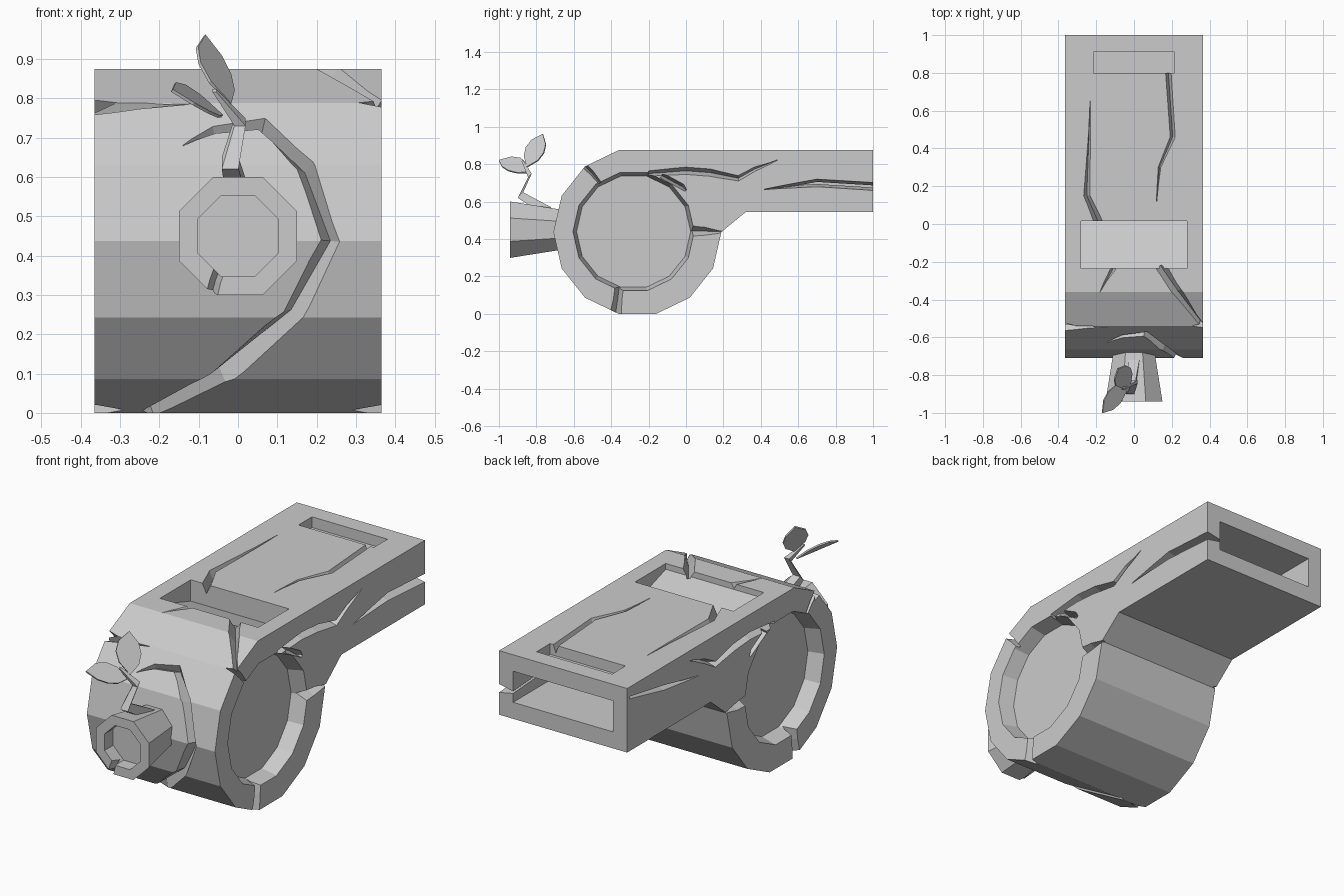
import bpy, bmesh, math
from mathutils import Vector as V

if "Cube" in bpy.data.objects:
    bpy.data.objects.remove(bpy.data.objects["Cube"])

CY, CZ, R, HX = -0.26, 0.4375, 0.449, 0.365


def loft(name, rings):
    """Closed solid through a list of equal-size point rings."""
    bm = bmesh.new()
    rs = [[bm.verts.new(p) for p in r] for r in rings]
    n = len(rs[0])
    for a, b in zip(rs, rs[1:]):
        for i in range(n):
            bm.faces.new((a[i], a[(i + 1) % n], b[(i + 1) % n], b[i]))
    bm.faces.new(rs[0])
    bm.faces.new(rs[-1][::-1])
    bmesh.ops.recalc_face_normals(bm, faces=bm.faces)
    me = bpy.data.meshes.new(name)
    bm.to_mesh(me)
    bm.free()
    ob = bpy.data.objects.new(name, me)
    bpy.context.collection.objects.link(ob)
    return ob


def cut(target, cutter):
    cutter.hide_render = True
    m = target.modifiers.new("cut", 'BOOLEAN')
    m.operation, m.solver, m.object = 'DIFFERENCE', 'EXACT', cutter
    bpy.context.view_layer.objects.active = target
    bpy.ops.object.modifier_apply(modifier=m.name)
    bpy.data.objects.remove(cutter)


def crack(target, pts, widths, normals, depth):
    """Carve a tapering V groove along a path lying on a surface."""
    pts = [V(p) for p in pts]
    if not isinstance(normals, list):
        normals = [normals] * len(pts)
    rings = []
    for i, (p, w, n) in enumerate(zip(pts, widths, normals)):
        n = V(n).normalized()
        t = (pts[min(i + 1, len(pts) - 1)] - pts[max(i - 1, 0)]).normalized()
        s = n.cross(t).normalized() * w
        d = depth * min(1, w / max(widths) + 0.1)
        rings.append([p + n * .02 + s, p + n * .02 - s, p - n * d])
    cut(target, loft("crack_cutter", rings))


def ngon(n, r, turn=0):
    return [(r * math.cos(2 * math.pi * i / n + turn), r * math.sin(2 * math.pi * i / n + turn)) for i in range(n)]


def box(x0, x1, y0, y1, z0, z1, z2=None):
    z2 = z0 if z2 is None else z2      # floor height at y1
    return [[(x, y0, z0), (x, y1, z2), (x, y1, z1), (x, y0, z1)] for x in (x0, x1)]


# Body: 14-sided drum with a flat mouthpiece
drum = [(CY + a, CZ + b) for a, b in ngon(14, R)]
profile = drum[4:] + [drum[0], (0.32, 0.545), (1, 0.545), (1, 0.875)]
body = loft("whistle_body", [[(x, y, z) for y, z in profile] for x in (-HX, HX)])

# Mouth opening and top windows
cut(body, loft("mouth_cutter", box(-.285, .285, .3, 1.1, .63, .79)))
cut(body, loft("rear_window_cutter", box(-.215, .215, .8, .91, .82, .95)))
cut(body, loft("air_slot_cutter", box(-.28, .28, -.235, .015, .845, .95, .765)))

# Side recesses and matching side cracks
for s in (-1, 1):
    cut(body, loft("recess_cutter", [
        [(s * x, -.28 + a, .44 + b) for a, b in ngon(14, r)]
        for x, r in ((.40, .333), (.285, .305))]))
    side = lambda pts: [(s * HX, y, z) for y, z in pts]
    nx = (s, 0, 0)
    crack(body, side([(-.2, .75), (0, .765), (.13, .755), (.28, .725), (.37, .775), (.49, .823)]),
          [.02, .026, .026, .02, .016, .003], nx, .06)
    crack(body, side([(-.13, .74), (-.02, .68), (.0, .66)]), [.02, .02, .01], nx, .06)
    crack(body, side([(.0, .445), (.1, .442), (.21, .44)]), [.04, .03, .004], nx, .06)
    crack(body, side([(-.355, .16), (-.365, .08), (-.38, -.02)]), [.03, .03, .04], nx, .08)
    crack(body, side([(-.46, .7), (-.5, .75), (-.56, .81)]), [.012, .016, .02], nx, .06)
crack(body, [(HX, .42, .665), (HX, .7, .70), (HX, 1.02, .68)], [.003, .024, .025], (1, 0, 0), .11)
crack(body, [(-HX, .42, .72), (-HX, .7, .765), (-HX, .98, .82)], [.003, .018, .01], (-1, 0, 0), .05)

# Top cracks
UP = (0, 0, 1)
crack(body, [(-.232, .65, .875), (-.25, .15, .875), (-.18, -.01, .875)], [.003, .024, .032], UP, .05)
crack(body, [(.18, .83, .875), (.205, .46, .875), (.135, .3, .875), (.12, .12, .875)],
      [.022, .02, .012, .003], UP, .04)
crack(body, [(.14, -.22, .875), (.23, -.36, .875), (.37, -.55, .79)], [.04, .035, .02],
      [UP, (0, -.2, 1), (0, -.5, .85)], .05)
crack(body, [(-.10, -.22, .875), (-.18, -.36, .875)], [.025, .003], UP, .03)
crack(body, [(-.38, -.55, .77), (-.25, -.55, .785), (-.12, -.545, .79)], [.03, .02, .003],
      (0, -.65, .75), .04)

# Curved crack wrapping the drum front
front = sorted((z, y) for y, z in drum if y < CY)


def surf(x, z):
    for (z0, y0), (z1, y1) in zip(front, front[1:]):
        if z <= z1:
            break
    return V((x, y0 + (y1 - y0) * (z - z0) / (z1 - z0), z))


path = [surf(*p) for p in [(-.14, .68), (-.06, .72), (.06, .735), (.17, .63), (.235, .4375),
                           (.135, .243), (-.05, .087), (-.23, .0)]]
crack(body, path, [.003, .02, .03, .034, .034, .036, .038, .03],
      [(0, p.y - CY, p.z - CZ) for p in path], .045)

# Front ring nub with hollow and chip
octo = lambda y, r: [(a, y, .45 + b) for a, b in ngon(8, r, math.pi / 8)]
nub = loft("front_nub", [octo(-.94, .163), octo(-.66, .115)])
cut(nub, loft("nub_hole_cutter", [octo(-1, .111), octo(-.87, .111)]))
crack(nub, [(-.045, -.94, .37), (-.058, -.94, .335), (-.075, -.94, .27)], [.02, .02, .022], (0, -1, 0), .05)

# Sprout stem: square section swept along a bent path
stem = [((0, -.74, .55), .04), ((-.02, -.885, .635), .03), ((.005, -.835, .74), .02), ((-.06, -.875, .82), .007)]
loft("sprout_stem", [[(x + w * a, y + w * b * .7, z + w * b * .7) for a, b in ngon(4, 1, math.pi / 4)]
                     for (x, y, z), w in stem])


# Leaves: thin pointed blades
def leaf(name, base, tip, left, right):
    base, tip, left, right = map(V, (base, tip, left, right))
    q = lambda a, b, e: a.lerp(b, .5) + (e - base.lerp(tip, .5)) * .28
    edge = [base, q(base, left, left), left, q(left, tip, left), tip,
            q(tip, right, right), right, q(right, base, right)]
    n = (tip - base).cross(right - left).normalized() * .004
    loft(name, [[p + n for p in edge], [p - n for p in edge]])


leaf("upper_leaf", (-.02, -.85, .785), (-.085, -.765, .96), (-.098, -.855, .89), (-.02, -.76, .86))
leaf("lower_leaf", (-.04, -.84, .755), (-.168, -1.0, .82), (-.135, -.885, .832), (-.075, -.95, .765))
